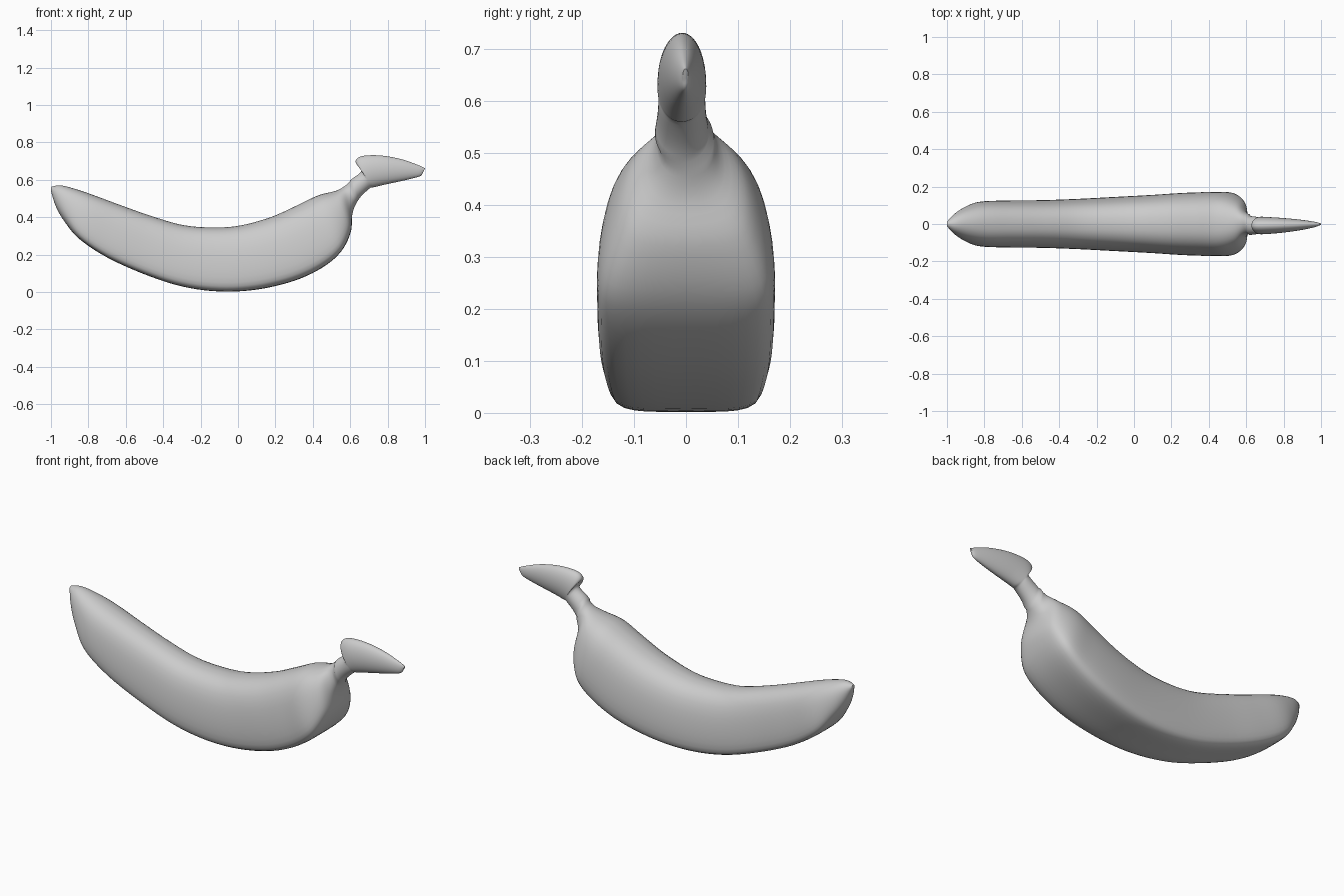
import bpy, bmesh, math

if "Cube" in bpy.data.objects:
    bpy.data.objects.remove(bpy.data.objects["Cube"])

# Stations along the fruit: top x, top z, bottom x, bottom z, half width, boxiness
STATIONS = [
    (-1.0, .562, -1.0, .54, .012, 0),
    (-.95, .57, -.975, .46, .05, .2),
    (-.87, .551, -.93, .38, .088, .5),
    (-.77, .517, -.85, .285, .118, .9),
    (-.63, .465, -.70, .185, .125, 1),
    (-.46, .405, -.50, .095, .127, 1),
    (-.29, .357, -.30, .030, .134, 1),
    (-.12, .345, -.10, .003, .144, 1),
    (.02, .357, .10, .013, .154, 1),
    (.18, .402, .30, .060, .166, 1),
    (.32, .465, .45, .130, .17, 1),
    (.43, .517, .55, .215, .166, 1),
    (.52, .540, .603, .32, .125, .7),
    (.573, .568, .612, .42, .066, .3),
    (.61, .605, .645, .495, .05, 0),
    (.66, .648, .703, .553, .045, 0),
    (.628, .695, .73, .561, .047, 0),
    (.66, .726, .78, .573, .045, 0),
    (.76, .730, .85, .588, .038, 0),
    (.87, .711, .92, .604, .027, 0),
    (.96, .680, .975, .620, .014, 0),
    (1.0, .662, .99, .640, .005, 0),
]

# Half cross-section of the body, bottom to top: (width, height)
PROFILE = [(0, 0), (.35, 0), (.68, .008), (.9, .045), (.99, .14), (1, .32),
           (.95, .53), (.85, .72), (.68, .87), (.45, .955), (.22, .99), (0, 1)]


def smooth(pts, n):
    """Catmull-Rom interpolation through a list of tuples."""
    out = []
    for i in range(len(pts) - 1):
        a, b, c, d = (pts[max(0, min(len(pts) - 1, i + k))] for k in (-1, 0, 1, 2))
        for s in range(n):
            t = s / n
            out.append(tuple(.5 * (2*q + (r-p)*t + (2*p-5*q+4*r-u)*t*t + (3*q-p-3*r+u)*t**3)
                             for p, q, r, u in zip(a, b, c, d)))
    return out + [pts[-1]]


half = smooth(PROFILE, 2)
N = len(half) - 1
section = [(w, h, i / N) for i, (w, h) in enumerate(half)]
section += [(-w, h, f) for w, h, f in section[-2:0:-1]]

bm = bmesh.new()
rings = []
for tx, tz, bx, bz, hw, box in smooth(STATIONS, 5):
    box = max(0, min(1, box))
    off = -.008 if tx > .6 else 0
    ring = []
    for w, h, f in section:
        side = 1 if w >= 0 else -1
        ew, eh = side * math.sin(math.pi * f), (1 - math.cos(math.pi * f)) / 2
        y, k = ew + (w - ew) * box, eh + (h - eh) * box
        ring.append(bm.verts.new((bx + (tx - bx) * k, y * hw + off * min(1, hw / .045),
                                  max(0, bz + (tz - bz) * k))))
    rings.append(ring)
for a, b in zip(rings, rings[1:]):
    for i in range(len(a)):
        j = (i + 1) % len(a)
        bm.faces.new((a[i], a[j], b[j], b[i]))
bm.faces.new(rings[0])
bm.faces.new(rings[-1])
bmesh.ops.recalc_face_normals(bm, faces=bm.faces)

mesh = bpy.data.meshes.new("banana")
bm.to_mesh(mesh)
bm.free()
banana = bpy.data.objects.new("banana", mesh)
bpy.context.collection.objects.link(banana)

grey = bpy.data.materials.new("light grey")
grey.diffuse_color = (.6, .6, .6, 1)
grey.use_nodes = True
grey.node_tree.nodes["Principled BSDF"].inputs["Base Color"].default_value = grey.diffuse_color
mesh.materials.append(grey)

bpy.context.view_layer.objects.active = banana
banana.select_set(True)
bpy.ops.object.shade_smooth_by_angle(angle=math.radians(60))
